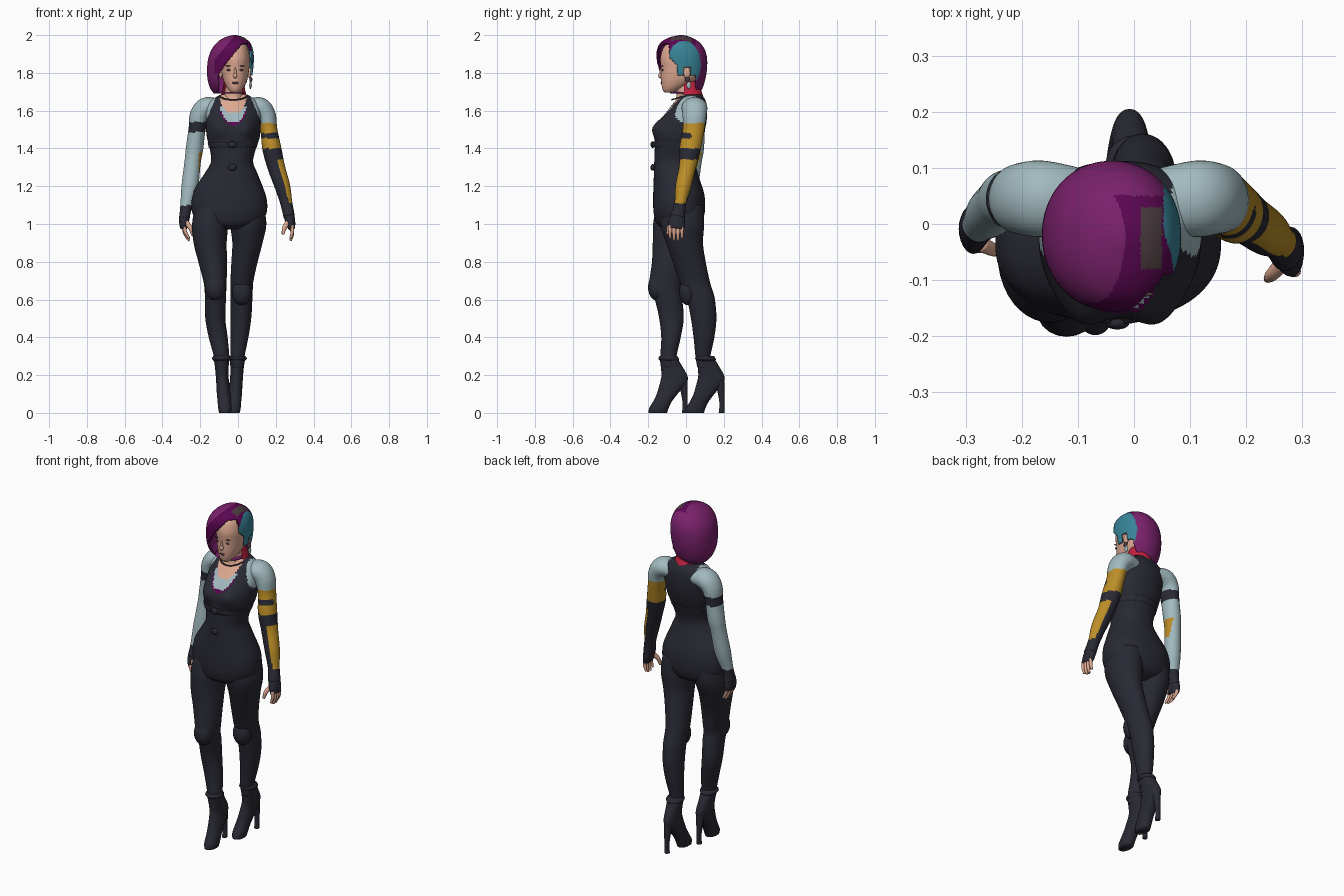
import bpy, bmesh, math
from mathutils import Vector

COLOURS = {
    "dark_suit": (0.022, 0.022, 0.034), "pale_sleeve": (0.36, 0.49, 0.52),
    "mustard": (0.50, 0.27, 0.02), "skin": (0.74, 0.40, 0.29),
    "red_collar": (0.55, 0.015, 0.05), "magenta": (0.19, 0.015, 0.145),
    "deep_magenta": (0.10, 0.002, 0.08), "teal": (0.04, 0.23, 0.31),
    "dark_brown": (0.07, 0.045, 0.05),
}
MATS = {}
for key, rgb in COLOURS.items():
    MATS[key] = bpy.data.materials.new(key)
    MATS[key].diffuse_color = (*rgb, 1)


def finish(name, bm, rule):
    """Colour every face by a rule (None removes the face) and make the object."""
    fn = rule if callable(rule) else (lambda x, y, z: rule)
    bmesh.ops.recalc_face_normals(bm, faces=bm.faces[:])
    names, dead = [], []
    for f in bm.faces:
        key = fn(*f.calc_center_median())
        if key is None:
            dead.append(f)
            continue
        if key not in names:
            names.append(key)
        f.material_index = names.index(key)
        f.smooth = True
    bmesh.ops.delete(bm, geom=dead, context='FACES')
    me = bpy.data.meshes.new(name)
    bm.to_mesh(me)
    bm.free()
    for key in names:
        me.materials.append(MATS[key])
    ob = bpy.data.objects.new(name, me)
    bpy.context.collection.objects.link(ob)
    return ob


def spline(st, sub):
    """Catmull-Rom interpolation of station tuples."""
    out = []
    for i in range(len(st) - 1):
        p = [st[max(i - 1, 0)], st[i], st[i + 1], st[min(i + 2, len(st) - 1)]]
        for k in range(sub):
            t = k / sub
            out.append([0.5 * (2 * b + (c - a) * t + (2 * a - 5 * b + 4 * c - d) * t * t
                               + (3 * b - a - 3 * c + d) * t ** 3) for a, b, c, d in zip(*p)])
    return out + [list(st[-1])]


def sweep(name, st, rule, flat=False, sub=6, seg=40, power=2.0, deform=None):
    """Skin rings (x, y, z, radius_a, radius_b) along a path."""
    st = spline(st, sub)
    bm, rings = bmesh.new(), []
    for i, (x, y, z, a, b) in enumerate(st):
        u, v = Vector((1, 0, 0)), Vector((0, 1, 0))
        if not flat:
            t = (Vector(st[min(i + 1, len(st) - 1)][:3]) - Vector(st[max(i - 1, 0)][:3])).normalized()
            u = (v - t * t.y).normalized()
            v = t.cross(u)
        ring = []
        for k in range(seg):
            w = 2 * math.pi * k / seg
            c, s = math.cos(w), math.sin(w)
            c, s = (math.copysign(abs(q) ** (2 / power), q) for q in (c, s))
            p = Vector((x, y, z)) + u * a * c + v * b * s
            ring.append(bm.verts.new(deform(p) if deform else p))
        rings.append(ring)
    for r0, r1 in zip(rings, rings[1:]):
        for k in range(seg):
            bm.faces.new((r0[k], r0[(k + 1) % seg], r1[(k + 1) % seg], r1[k]))
    bm.faces.new(rings[0])
    bm.faces.new(rings[-1])
    return finish(name, bm, rule)


def body(name, rows, rule, **kw):
    """Level cross-sections given as z, x_min, x_max, y_front, y_back."""
    st = [((a + b) / 2, (c + d) / 2, z, (b - a) / 2, (d - c) / 2) for z, a, b, c, d in rows]
    return sweep(name, st, rule, flat=True, **kw)


def ball(name, loc, size, rule):
    bm = bmesh.new()
    bmesh.ops.create_uvsphere(bm, u_segments=20, v_segments=12, radius=1)
    for v in bm.verts:
        v.co = Vector([l + c * s for l, c, s in zip(loc, v.co, size)])
    return finish(name, bm, rule)


# Torso with bust, neckline and raglan shoulders
def bust(p):
    if p.y < 0:
        for cx in (-0.095, 0.045):
            p.y -= 0.04 * math.exp(-((p.x - cx) / 0.055) ** 2 - ((p.z - 1.51) / 0.055) ** 2)
    return p


def torso_rule(x, y, z):
    d = abs(x + 0.025)
    if y < 0.02:
        if (d / 0.072) ** 2 + ((z - 1.69) / 0.105) ** 2 < 1:
            return "skin"
        if (d / 0.08) ** 2 + ((z - 1.69) / 0.155) ** 2 < 1 and z < 1.62:
            return "pale_sleeve"
        if (d / 0.086) ** 2 + ((z - 1.69) / 0.168) ** 2 < 1 and z < 1.60:
            return "deep_magenta"
    if z > 1.53 and d > 0.088 + (1.68 - z) * 0.42:
        return "pale_sleeve"
    return "dark_suit"


body("torso", [
    (0.97, -0.12, 0.03, -0.11, 0.02), (1.0, -0.20, 0.11, -0.155, 0.075),
    (1.05, -0.238, 0.148, -0.17, 0.097), (1.1, -0.247, 0.155, -0.174, 0.101),
    (1.15, -0.24, 0.148, -0.174, 0.098), (1.2, -0.222, 0.13, -0.172, 0.085),
    (1.27, -0.175, 0.102, -0.17, 0.062), (1.33, -0.143, 0.08, -0.168, 0.053),
    (1.4, -0.15, 0.095, -0.165, 0.07), (1.46, -0.165, 0.115, -0.16, 0.09),
    (1.52, -0.17, 0.12, -0.143, 0.105), (1.58, -0.17, 0.12, -0.11, 0.112),
    (1.63, -0.165, 0.11, -0.075, 0.11), (1.66, -0.14, 0.09, -0.05, 0.1),
    (1.685, -0.09, 0.05, -0.03, 0.085)], torso_rule, seg=96, power=2.2, deform=bust)
body("underbust_band", [(1.405, -0.155, 0.1, -0.174, 0.076), (1.42, -0.158, 0.103, -0.178, 0.08),
                        (1.435, -0.161, 0.107, -0.178, 0.085)], "dark_suit", power=2.2)
for i, z in enumerate((1.42, 1.30)):
    ball(f"buckle_{i}", (-0.03, -0.176, z), (0.022, 0.012, 0.018), "dark_suit")

# Legs: one forward, one back
body("front_leg", [
    (1.1, -0.225, -0.06, -0.155, 0.08), (1.0, -0.243, -0.053, -0.174, 0.075),
    (0.9, -0.235, -0.06, -0.176, 0.035), (0.8, -0.21, -0.058, -0.18, 0.0),
    (0.7, -0.184, -0.06, -0.193, -0.02), (0.65, -0.177, -0.062, -0.187, -0.028),
    (0.6, -0.175, -0.064, -0.165, -0.02), (0.5, -0.173, -0.067, -0.142, -0.012),
    (0.4, -0.155, -0.055, -0.131, -0.028), (0.3, -0.128, -0.046, -0.135, -0.05),
    (0.24, -0.122, -0.05, -0.125, -0.05)], "dark_suit")
body("back_leg", [
    (1.1, -0.03, 0.135, -0.13, 0.09), (1.0, -0.04, 0.15, -0.135, 0.096),
    (0.9, -0.03, 0.13, -0.105, 0.09), (0.8, -0.035, 0.104, -0.07, 0.104),
    (0.7, -0.04, 0.082, -0.035, 0.125), (0.65, -0.04, 0.078, -0.015, 0.14),
    (0.6, -0.04, 0.076, 0.006, 0.153), (0.5, -0.04, 0.07, 0.026, 0.161),
    (0.4, -0.04, 0.055, 0.04, 0.15), (0.3, -0.04, 0.035, 0.05, 0.129),
    (0.24, -0.035, 0.03, 0.06, 0.125)], "dark_suit")
ball("front_knee_pad", (-0.12, -0.155, 0.665), (0.053, 0.046, 0.07), "dark_suit")
ball("back_knee_pad", (0.02, 0.01, 0.64), (0.052, 0.046, 0.07), "dark_suit")

# Heeled ankle boots, the rear one mirrored and shifted
for tag, m, ox, dy in (("front", 1, 0, 0), ("back", -1, -0.091, 0.195)):
    def shift(p, m=m, ox=ox, dy=dy):
        return Vector((ox + m * p.x, p.y + dy, p.z))
    body(tag + "_boot", [
        (0.29, -0.13, -0.046, -0.14, -0.046), (0.25, -0.123, -0.05, -0.134, -0.022),
        (0.2, -0.118, -0.05, -0.13, 0.006), (0.17, -0.116, -0.048, -0.135, 0.008),
        (0.14, -0.114, -0.044, -0.143, -0.012), (0.1, -0.112, -0.04, -0.155, -0.045),
        (0.06, -0.108, -0.036, -0.174, -0.075), (0.025, -0.105, -0.034, -0.195, -0.092),
        (0.0, -0.1, -0.038, -0.198, -0.1)], "dark_suit", power=2.2, deform=shift)
    body(tag + "_boot_cuff", [(0.275, -0.128, -0.048, -0.135, -0.038), (0.288, -0.138, -0.04, -0.147, -0.038),
                              (0.302, -0.13, -0.046, -0.138, -0.048)], "dark_suit", deform=shift)
    body(tag + "_boot_heel", [(0.2, -0.108, -0.058, -0.05, 0.006), (0.12, -0.102, -0.064, -0.03, 0.009),
                              (0.05, -0.096, -0.07, -0.018, 0.009), (0.0, -0.097, -0.069, -0.022, 0.009)],
         "dark_suit", seg=20, deform=shift)


# Arms with sleeves, bands and gloves
def plain_arm(x, y, z):
    if z < 1.1 or (1.487 < z < 1.54 and x < -0.12):
        return "dark_suit"
    return "mustard" if 1.28 < z < 1.38 and x > -0.207 else "pale_sleeve"


def banded_arm(x, y, z):
    if z > 1.535:
        return "pale_sleeve"
    if z > 1.4:
        return "dark_suit" if 1.455 < z < 1.48 and y < 0.03 else "mustard"
    outer = x - (0.205 + (1.3 - z) * 0.29)
    return "mustard" if 1.11 < z < 1.34 and outer > 0.012 else "dark_suit"


sweep("plain_arm", [
    (-0.10, 0.04, 1.615, 0.06, 0.045), (-0.165, 0.045, 1.615, 0.068, 0.056),
    (-0.203, 0.045, 1.575, 0.063, 0.052), (-0.217, 0.045, 1.5, 0.055, 0.045),
    (-0.23, 0.045, 1.4, 0.05, 0.046), (-0.24, 0.038, 1.33, 0.045, 0.043),
    (-0.255, 0.02, 1.2, 0.043, 0.044), (-0.275, 0.0, 1.09, 0.032, 0.031),
    (-0.284, -0.008, 1.03, 0.04, 0.028)], plain_arm, sub=10)
sweep("banded_arm", [
    (0.05, 0.04, 1.615, 0.06, 0.045), (0.113, 0.045, 1.615, 0.068, 0.056),
    (0.148, 0.045, 1.575, 0.063, 0.052), (0.163, 0.04, 1.5, 0.057, 0.045),
    (0.179, 0.022, 1.4, 0.056, 0.05), (0.203, 0.008, 1.3, 0.045, 0.046),
    (0.235, -0.014, 1.2, 0.042, 0.041), (0.256, -0.03, 1.11, 0.032, 0.032),
    (0.271, -0.045, 1.04, 0.04, 0.03)], banded_arm, sub=10)

# Hands: gloved palms, bare fingers
for tag, wrist, knuckle, tip, thumb in (
        ("plain", (-0.284, -0.008, 1.04), (-0.288, -0.01, 0.975), (-0.258, -0.012, 0.905),
         ((-0.275, -0.035, 1.01), (-0.25, -0.046, 0.975), (-0.24, -0.046, 0.94))),
        ("banded", (0.27, -0.044, 1.045), (0.285, -0.053, 0.975), (0.278, -0.053, 0.905),
         ((0.265, -0.07, 1.01), (0.246, -0.09, 0.98), (0.238, -0.098, 0.945)))):
    w, k, t = Vector(wrist), Vector(knuckle), Vector(tip)
    sweep(tag + "_palm", [(*w, 0.036, 0.028), (*w.lerp(k, 0.5), 0.044, 0.026), (*k, 0.042, 0.018)],
          "dark_suit", seg=24)
    for i in range(4):
        off = Vector((0, (i - 1.5) * 0.021, 0.012 * abs(i - 1.5)))
        mid = k.lerp(t, 0.5) + Vector((k.x * 0.02, 0, 0))
        sweep(f"{tag}_finger_{i}", [(*(k + off), 0.0105, 0.011), (*(mid + off), 0.0095, 0.0095),
                                    (*(t + off), 0.006, 0.006)], "skin", sub=4, seg=12)
    sweep(tag + "_thumb", [(*p, r, r) for p, r in zip(thumb, (0.014, 0.012, 0.007))], "skin", sub=4, seg=12)

# Neck, red back collar and necklace
body("neck", [(1.63, -0.09, 0.045, -0.06, 0.07), (1.68, -0.075, 0.027, -0.05, 0.06),
              (1.73, -0.066, 0.022, -0.055, 0.05), (1.78, -0.066, 0.022, -0.055, 0.05)], "skin")
body("collar", [(1.65, -0.11, 0.065, -0.06, 0.1), (1.68, -0.092, 0.046, -0.055, 0.09),
                (1.72, -0.08, 0.036, -0.05, 0.077), (1.755, -0.075, 0.031, -0.05, 0.07)],
     lambda x, y, z: "red_collar" if y > -0.012 else None, seg=64)
arc = [math.radians(a) for a in range(180, 361, 15)]
sweep("necklace", [(-0.025 + 0.072 * math.cos(a), 0.0 + 0.075 * math.sin(a), 1.68 + 0.022 * math.sin(a),
                    0.004, 0.004) for a in arc], "dark_brown", sub=2, seg=8)

# Head and face
body("head", [(1.695, -0.035, 0.005, -0.112, -0.07), (1.71, -0.05, 0.02, -0.123, -0.04),
              (1.735, -0.066, 0.036, -0.129, 0.01), (1.77, -0.08, 0.05, -0.132, 0.06),
              (1.82, -0.089, 0.059, -0.132, 0.085), (1.88, -0.092, 0.062, -0.136, 0.092),
              (1.94, -0.08, 0.05, -0.115, 0.08), (1.975, -0.045, 0.02, -0.065, 0.045)], "skin", power=2.15)
ball("nose", (-0.015, -0.133, 1.785), (0.011, 0.014, 0.014), "skin")
ball("nose_bridge", (-0.015, -0.13, 1.803), (0.007, 0.01, 0.025), "skin")
ball("lips", (-0.015, -0.129, 1.747), (0.018, 0.005, 0.006), "dark_brown")
for s, side in ((-1, "a"), (1, "b")):
    ball("eye_" + side, (-0.015 + s * 0.031, -0.124, 1.815), (0.014, 0.004, 0.0055), "dark_brown")
    ball("brow_" + side, (-0.015 + s * 0.033, -0.125, 1.837), (0.018, 0.004, 0.003), "dark_brown")
    ball("ear_" + side, (-0.015 + s * 0.076, 0.005, 1.80), (0.01, 0.018, 0.03), "skin")
ball("earring_stud", (0.068, 0.008, 1.765), (0.008, 0.014, 0.014), "dark_brown")
ball("earring_drop", (0.066, 0.015, 1.735), (0.007, 0.012, 0.02), "pale_sleeve")


# Asymmetric bob: long magenta sweep, short teal side
def hair_rule(x, y, z):
    fringe = -0.105 if z < 1.79 else -0.105 + 0.135 * ((z - 1.79) / 0.175) ** 1.1
    teal = x > 0.025 and ((y + 0.012) / 0.09) ** 2 + ((z - 1.845) / 0.125) ** 2 < 1
    hairline = -0.045 if z < 1.84 else -0.045 - 0.045 * min((z - 1.84) / 0.04, 1)
    if x > fringe and y < hairline and z < 1.955:
        return None
    if x > -0.04 and z < 1.785 and y < 0.055:
        return None
    if x > 0.01 and z < 1.83 and -0.012 < y < 0.025:
        return None
    if teal:
        return "teal"
    if z > 1.95 and 0.012 < x < 0.05 and -0.08 < y < 0.03:
        return "dark_brown"
    if z > 1.80 and y < 0.05 and x > fringe - 0.075 and x > -0.125:
        return "deep_magenta"
    return "magenta"


hair = body("hair", [
    (1.69, -0.128, 0.035, -0.085, 0.07), (1.72, -0.148, 0.055, -0.115, 0.088),
    (1.76, -0.16, 0.07, -0.137, 0.101), (1.81, -0.164, 0.079, -0.149, 0.11),
    (1.87, -0.159, 0.084, -0.155, 0.112), (1.92, -0.142, 0.08, -0.154, 0.101),
    (1.96, -0.112, 0.064, -0.135, 0.073), (1.985, -0.077, 0.035, -0.095, 0.035),
    (1.997, -0.042, 0.005, -0.05, 0.0), (2.0, -0.02, -0.014, -0.028, -0.02)],
    hair_rule, seg=128, sub=9, power=2.1)
solid = hair.modifiers.new("thickness", 'SOLIDIFY')
solid.thickness = 0.01
solid.offset = -1
